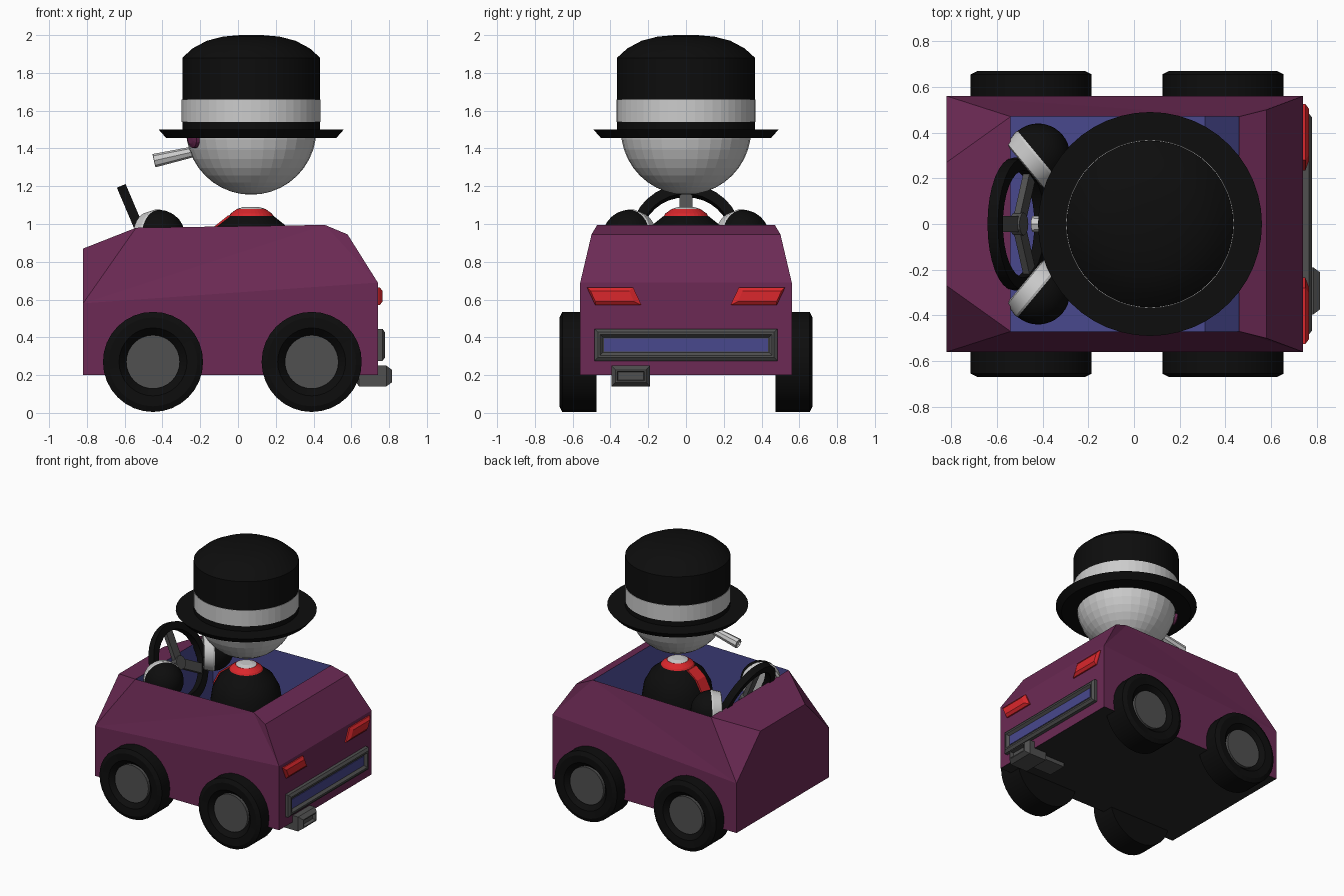
import bpy, bmesh
from math import sin, cos, pi, radians
from mathutils import Matrix, Vector

if "Cube" in bpy.data.objects:
    bpy.data.objects.remove(bpy.data.objects["Cube"])


def material(name, rgb):
    m = bpy.data.materials.new(name)
    m.diffuse_color = (*rgb, 1)
    m.use_nodes = True
    m.node_tree.nodes["Principled BSDF"].inputs["Base Color"].default_value = m.diffuse_color
    return m


PURPLE = material("purple", (0.15, 0.023, 0.09))
BLUE = material("blue", (0.065, 0.065, 0.27))
RED = material("red", (0.7, 0.02, 0.025))
BLACK = material("black", (0.004, 0.004, 0.004))
DARK = material("dark_grey", (0.02, 0.02, 0.02))
GREY = material("mid_grey", (0.08, 0.08, 0.08))
LIGHT = material("light_grey", (0.55, 0.55, 0.55))


def finish(bm, name, mats, smooth=False):
    bmesh.ops.remove_doubles(bm, verts=bm.verts, dist=1e-5)
    bmesh.ops.recalc_face_normals(bm, faces=bm.faces)
    me = bpy.data.meshes.new(name)
    bm.to_mesh(me)
    bm.free()
    ob = bpy.data.objects.new(name, me)
    bpy.context.collection.objects.link(ob)
    for m in mats:
        me.materials.append(m)
    if smooth:
        bpy.ops.object.select_all(action='DESELECT')
        bpy.context.view_layer.objects.active = ob
        ob.select_set(True)
        bpy.ops.object.shade_smooth_by_angle(angle=radians(30))
    return ob


def loft(name, loops, mat, closed=False, smooth=False):
    """Skin a list of point loops; cap the ends unless closed."""
    bm = bmesh.new()
    rings = [[bm.verts.new(p) for p in lp] for lp in loops]
    n = len(rings[0])
    for a, b in zip(rings, rings[1:] + (rings[:1] if closed else [])):
        for i in range(n):
            j = (i + 1) % n
            bm.faces.new((a[i], a[j], b[j], b[i]))
    if not closed:
        bm.faces.new(rings[0])
        bm.faces.new(rings[-1])
    return finish(bm, name, [mat], smooth)


def lathe(name, profile, mat, at, axis=(0, 0, 1), n=32, **kw):
    """Revolve (radius, height) points about an axis through 'at'."""
    rot = Vector((0, 0, 1)).rotation_difference(Vector(axis)).to_matrix()
    loops = [[Vector(at) + rot @ Vector((max(r, 1e-4) * cos(2 * pi * i / n),
                                         max(r, 1e-4) * sin(2 * pi * i / n), h))
              for i in range(n)] for r, h in profile]
    return loft(name, loops, mat, **kw)


def rect(x, y0, y1, z0, z1, inset=0, skew=0):
    y0, y1, z0, z1 = y0 + inset, y1 - inset, z0 + inset, z1 - inset
    return [(x, y0 + skew, z0), (x, y1 + skew, z0), (x, y1, z1), (x, y0, z1)]


# car body with open cockpit, built from one half outline and its mirror
half = [(-.82, .56, .2), (-.82, .56, .58), (-.82, .27, .87), (-.54, .47, .98),
        (.46, .47, .995), (.58, .50, .945), (.74, .56, .69), (.74, .56, .2),
        (-.54, .47, .35), (.31, .47, .35)]
bm = bmesh.new()
L = [bm.verts.new(p) for p in half]
R = [bm.verts.new((x, -y, z)) for x, y, z in half]
for side in (L, R):
    for ids, mi in (((0, 1, 6, 7), 0), ((1, 2, 3), 0), ((1, 3, 4), 0), ((1, 4, 6), 0),
                    ((4, 5, 6), 0), ((3, 4, 9, 8), 1)):
        bm.faces.new([side[i] for i in ids]).material_index = mi
for a, b, mi in ((0, 1, 0), (1, 2, 0), (2, 3, 0), (4, 5, 0), (5, 6, 0), (6, 7, 0),
                 (7, 0, 2), (3, 8, 1), (8, 9, 1), (9, 4, 1)):
    bm.faces.new((L[a], L[b], R[b], R[a])).material_index = mi
finish(bm, "car_body", [PURPLE, BLUE, DARK])

# wheels with recessed hubs
for s in (-1, 1):
    for x, end in ((-.45, "front"), (.39, "rear")):
        tag = f"{end}_{'left' if s > 0 else 'right'}"
        lathe("tire_" + tag, [(.14, .62), (.18, .665), (.235, .67), (.265, .655),
                              (.265, .475), (0, .475)],
              BLACK, (x, 0, .27), (0, s, 0), smooth=True)
        lathe("hub_" + tag, [(.14, .61), (.142, .645), (0, .645)], GREY, (x, 0, .27), (0, s, 0))

# tail lights
for s in (-1, 1):
    loops = [rect(.735, -.525, -.28, .57, .665, 0, .045),
             rect(.75, -.525, -.28, .57, .665, 0, .045),
             rect(.765, -.525, -.28, .57, .665, .02, .025)]
    loft("tail_light", [[(x, -s * y, z) for x, y, z in lp] for lp in loops], RED)

# rear plate frame, panel and exhaust
fr = (-.485, .485, .275, .445)
loft("plate_frame", [rect(.73, *fr), rect(.765, *fr), rect(.778, *fr, .018),
                     rect(.778, *fr, .03), rect(.76, *fr, .045)], GREY)
loft("plate_panel", [rect(.75, *fr, .05), rect(.764, *fr, .05)], BLUE)
ex = (-.395, -.19, .14, .25)
loft("exhaust", [rect(.45, *ex, .03), rect(.62, *ex, .03), rect(.64, *ex), rect(.785, *ex),
                 rect(.815, *ex, .022), rect(.815, *ex, .03), rect(.79, *ex, .034)], GREY)

# steering wheel: square rim, hub and three spokes
centre, normal = Vector((-.505, 0, .935)), Vector((.92, 0, .39)).normalized()
lathe("steering_rim", [(.235, -.025), (.29, -.025), (.29, .025), (.235, .025)],
      BLACK, centre, normal, closed=True, smooth=True)
lathe("steering_hub", [(.05, -.02), (.05, .025)], GREY, centre, normal, 12)
tilt = Matrix.Translation(centre) @ Matrix.Rotation(radians(67), 4, 'Y')
for ang in (180, 60, -60):
    m = tilt @ Matrix.Rotation(radians(ang), 4, 'Z')
    loft("steering_spoke", [[m @ Vector(p) for p in rect(x, -.035, .035, -.015, .015)]
                            for x in (.02, .25)], GREY)

# floating hands: black ball with a light cuff
for s in (-1, 1):
    c, d = Vector((-.42, s * .30, .935)), Vector((-.77, -s * .64, 0))
    lathe("hand", [(.14 * sin(a * pi / 20), -.14 * cos(a * pi / 20)) for a in range(11)],
          BLACK, c, d, 24, smooth=True)
    lathe("cuff", [(.138, -.005), (.143, .01), (.128, .07), (.11, .075), (.10, .06)],
          LIGHT, c, d, 24, smooth=True)

# driver torso, collar and tie
CX = .07
torso = [(0, .48), (.15, .5), (.22, .58), (.25, .7), (.25, .8), (.235, .9), (.19, .985), (.115, 1.045)]
lathe("torso", torso, BLACK, (CX, 0, 0), smooth=True)
lathe("collar", [(.12, 1.038), (.11, 1.055), (.075, 1.08)], RED, (CX, 0, 0))
lathe("neck", [(.085, 1.07), (.07, 1.082), (.04, 1.09)], LIGHT, (CX, 0, 0))
loft("tie", [[(CX - r - .008, -.05, z), (CX - r - .008, .05, z),
              (CX - r + .04, .05, z - .01), (CX - r + .04, -.05, z - .01)]
             for r, z in torso[3:]], RED)

# head, faceted
head = [(.345 * sin(a * pi / 20), 1.5 - .345 * cos(a * pi / 20)) for a in range(11)]
lathe("head", head, LIGHT, (CX, 0, 0))

# eyes under the brim and the mouth stick
for s in (-1, 1):
    d = Vector((-.88, s * .45, -.12)).normalized()
    lathe("eye", [(.06, -.03), (.055, .012), (.03, .022)], PURPLE,
          Vector((CX, 0, 1.5)) + d * .345, d, 16)
d = Vector((-.975, 0, -.22)).normalized()
lathe("mouth_stick", [(.026, 0), (.036, .27), (.028, .272), (.026, .26)], LIGHT,
      (-.18, 0, 1.395), d, 8)

# hat: flared brim, crown with dome, band
lathe("hat", [(.345, 1.455), (.45, 1.455), (.49, 1.5), (.365, 1.5), (.365, 1.88),
              (.31, 1.93), (.235, 1.97), (.15, 1.992), (.06, 2.0), (0, 2.0)],
      BLACK, (CX, 0, 0), n=48, smooth=True)
lathe("hat_band", [(.36, 1.54), (.368, 1.54), (.368, 1.66), (.36, 1.66)],
      LIGHT, (CX, 0, 0), n=48, closed=True)
